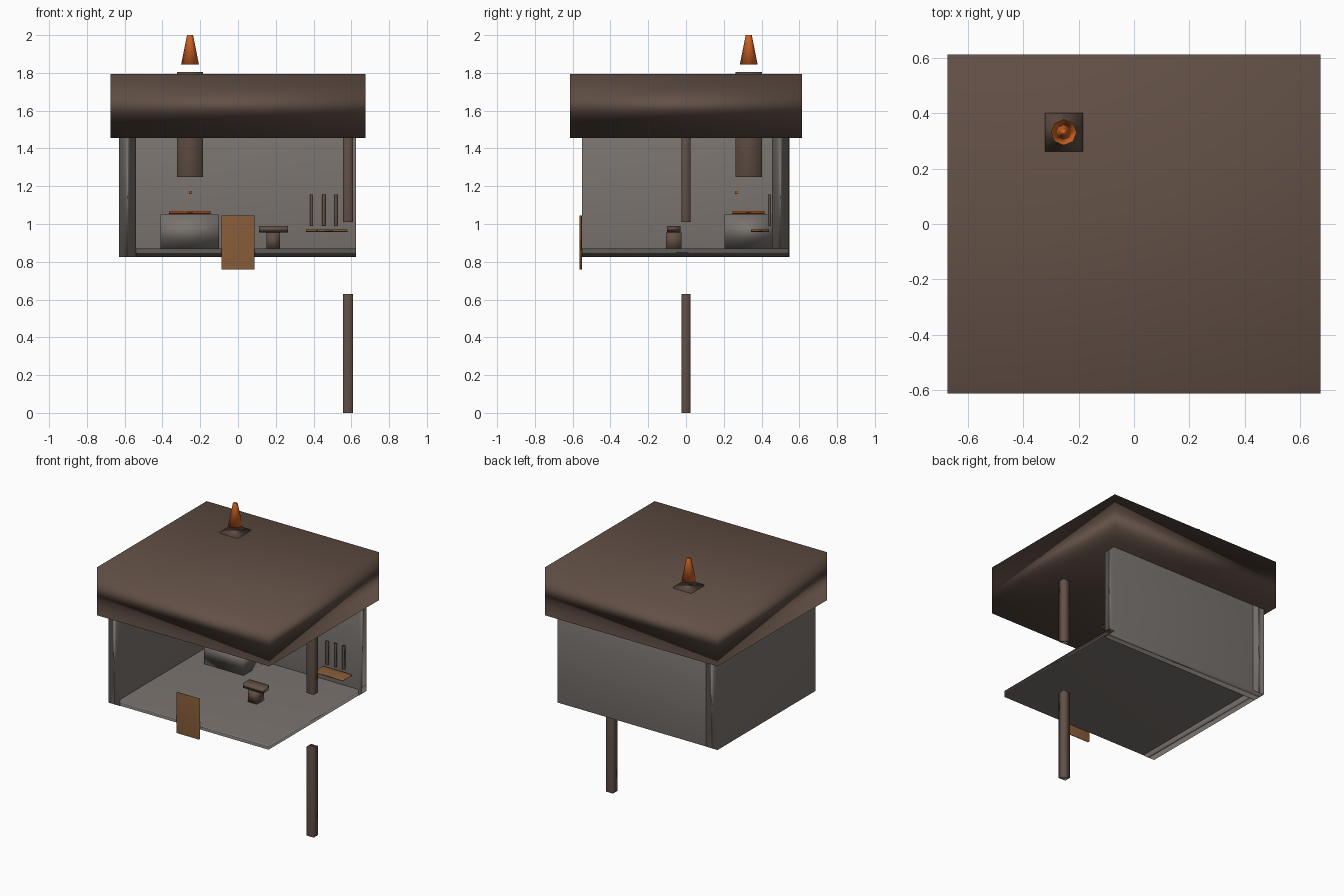
import bpy
import bmesh
from mathutils import Matrix, Vector

old = bpy.data.objects.get("Cube")
if old:
    bpy.data.objects.remove(old, do_unlink=True)


def material(name, rgb):
    mat = bpy.data.materials.new(name)
    mat.use_nodes = True
    mat.diffuse_color = (*rgb, 1)
    mat.node_tree.nodes["Principled BSDF"].inputs["Base Color"].default_value = (*rgb, 1)
    return mat


brown = material("dark timber", (0.122, 0.080, 0.061))
stone = material("grey stone", (0.195, 0.174, 0.159))
wood = material("warm wood", (0.25, 0.110, 0.040))
orange = material("ember orange", (0.65, 0.130, 0.020))


def finish(name, bm, mat):
    """Turn a bmesh into a softly shaded object with area weighted normals."""
    mesh = bpy.data.meshes.new(name)
    bmesh.ops.recalc_face_normals(bm, faces=bm.faces)
    for face in bm.faces:
        face.smooth = True
    bm.to_mesh(mesh)
    bm.free()
    mesh.materials.append(mat)
    obj = bpy.data.objects.new(name, mesh)
    bpy.context.collection.objects.link(obj)
    weighted = obj.modifiers.new("Soft normals", "WEIGHTED_NORMAL")
    weighted.mode = "FACE_AREA"
    return obj


def box(name, mat, x, y, z):
    """Box from its x, y and z ranges."""
    low, high = (Vector(corner) for corner in zip(x, y, z))
    bm = bmesh.new()
    place = Matrix.Translation((low + high) / 2) @ Matrix.Diagonal((*(high - low), 1))
    bmesh.ops.create_cube(bm, size=1, matrix=place)
    return finish(name, bm, mat)


# Shell: floor, two walls and the heavy roof
box("floor", stone, (-0.628, 0.625), (-0.55, 0.543), (0.827, 0.87))
box("back_wall", stone, (-0.628, 0.625), (0.455, 0.545), (0.825, 1.46))
box("left_wall", stone, (-0.63, -0.54), (-0.55, 0.547), (0.825, 1.46))
box("roof", brown, (-0.675, 0.675), (-0.613, 0.613), (1.455, 1.795))

# Split post on the open side
for name, z in (("lower_post", (0, 0.63)), ("upper_post", (1.01, 1.46))):
    box(name, brown, (0.555, 0.61), (-0.025, 0.025), z)

# Door panel at the front
box("door", wood, (-0.087, 0.087), (-0.563, -0.55), (0.76, 1.045))

# Forge with embers, spark, chimney and flame
box("forge", stone, (-0.41, -0.10), (0.204, 0.46), (0.87, 1.05))
box("embers", orange, (-0.365, -0.145), (0.245, 0.415), (1.052, 1.07))
box("spark", orange, (-0.26, -0.247), (0.26, 0.273), (1.16, 1.175))
box("chimney", brown, (-0.323, -0.185), (0.262, 0.402), (1.25, 1.805))

bm = bmesh.new()
bmesh.ops.create_cone(bm, cap_ends=True, segments=8, radius1=0.047, radius2=0.016,
                      depth=0.155, matrix=Matrix.Translation((-0.254, 0.332, 1.9225)))
finish("flame", bm, orange)

# Anvil
box("anvil_base", brown, (0.15, 0.222), (-0.105, -0.025), (0.87, 0.955))
box("anvil_top", brown, (0.11, 0.265), (-0.10, -0.03), (0.955, 0.99))

# Tool shelf with three hanging tools
box("shelf", wood, (0.36, 0.58), (0.345, 0.44), (0.957, 0.97))
for i in range(3):
    x = 0.39 + i * 0.064
    box(f"tool_{i + 1}", brown, (x - 0.008, x + 0.008), (0.435, 0.45), (0.99, 1.155))
